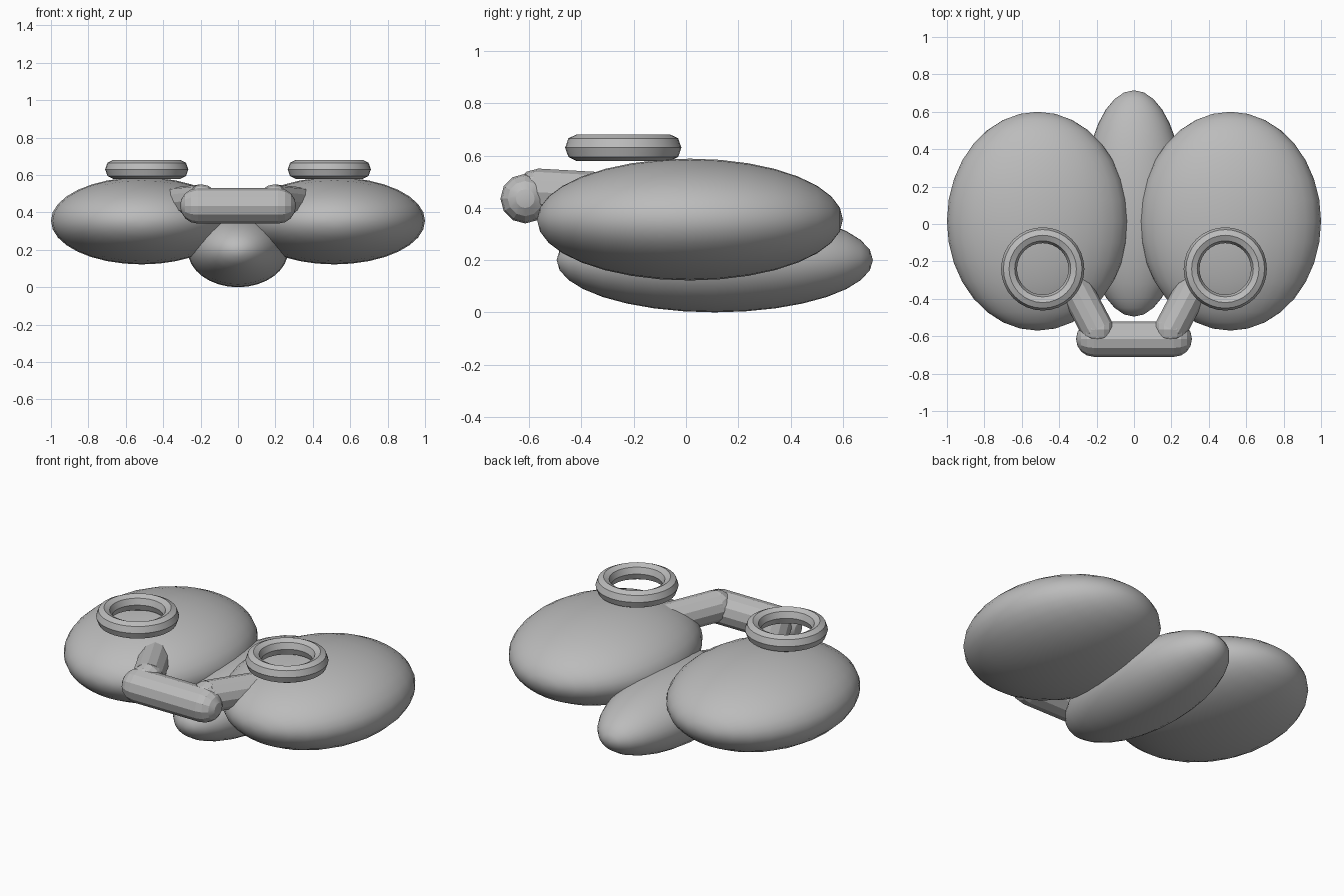
import bpy
import math
from mathutils import Vector

cube = bpy.data.objects.get("Cube")
if cube:
    bpy.data.objects.remove(cube, do_unlink=True)

grey = bpy.data.materials.new("plain grey")
grey.use_nodes = True
COLOUR = (0.5, 0.5, 0.5, 1)
grey.diffuse_color = COLOUR
grey.node_tree.nodes["Principled BSDF"].inputs["Base Color"].default_value = COLOUR


def finish(name, angle):
    obj = bpy.context.object
    obj.name = name
    obj.data.materials.append(grey)
    bpy.ops.object.transform_apply(location=False, rotation=True, scale=True)
    bpy.ops.object.shade_smooth_by_angle(angle=math.radians(angle))
    return obj


def ellipsoid(name, centre, radii):
    # Poles point along y
    rx, ry, rz = radii
    bpy.ops.mesh.primitive_uv_sphere_add(segments=32, ring_count=16, radius=1,
                                         location=centre, rotation=(math.pi / 2, 0, 0))
    bpy.context.object.scale = (rx, rz, ry)
    finish(name, 60)


def ball(name, centre, radius):
    bpy.ops.mesh.primitive_uv_sphere_add(segments=12, ring_count=8, radius=radius,
                                         location=centre, rotation=(0, math.pi / 2, 0))
    finish(name, 20)


def rod(name, start, end, radius):
    start, end = Vector(start), Vector(end)
    axis = end - start
    bpy.ops.mesh.primitive_cylinder_add(vertices=12, radius=radius, depth=axis.length,
                                        location=(start + end) / 2)
    bpy.context.object.rotation_euler = axis.to_track_quat('Z', 'Y').to_euler()
    finish(name, 20)


# Long central body below the two lobes
ellipsoid("central_body", (0, 0.11, 0.2), (0.27, 0.605, 0.2))

# Front crossbar
rod("crossbar", (-0.215, -0.615, 0.435), (0.215, -0.615, 0.435), 0.095)

for side, s in (("left", 1), ("right", -1)):
    ellipsoid(side + "_lobe", (0.515 * s, 0.015, 0.355), (0.485, 0.585, 0.233))

    # Crossbar end and the arm running back into the lobe
    ball(side + "_crossbar_end", (0.215 * s, -0.615, 0.435), 0.095)
    elbow = (0.195 * s, -0.565, 0.462)
    ball(side + "_elbow", elbow, 0.088)
    rod(side + "_arm", elbow, (0.35 * s, -0.27, 0.445), 0.088)

    # Ring floating over the lobe, with an eight-sided section
    bpy.ops.mesh.primitive_torus_add(location=(0.488 * s, -0.24, 0.63), major_segments=32,
                                     minor_segments=8, major_radius=0.18, minor_radius=0.0425)
    bpy.context.object.scale.z = 1.18
    finish(side + "_ring", 25)
